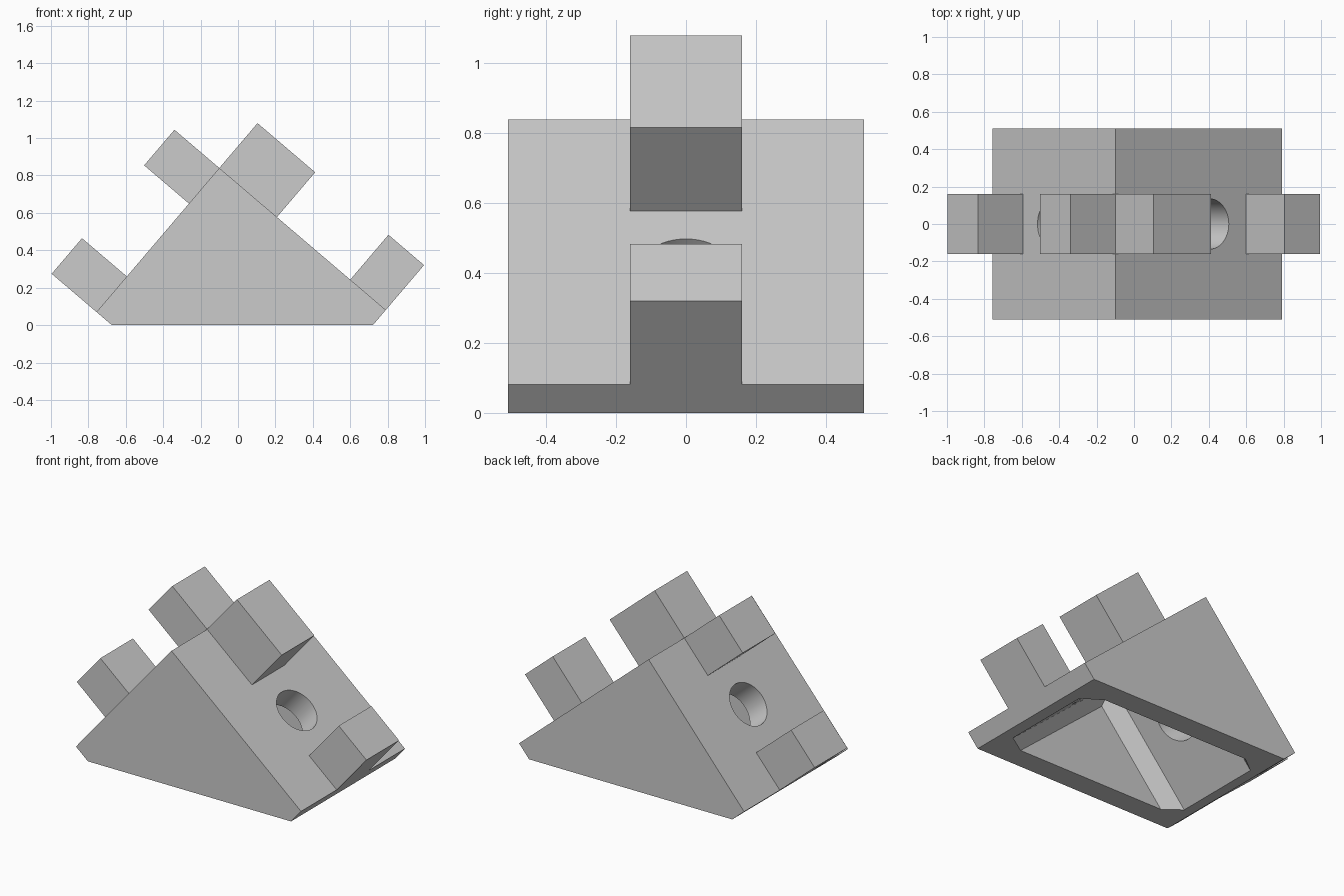
import bpy, bmesh, math
from mathutils import Vector, Matrix

cube = bpy.data.objects.get("Cube")
if cube:
    bpy.data.objects.remove(cube, do_unlink=True)

grey = bpy.data.materials.new("plain grey")
grey.use_nodes = True
grey.diffuse_color = (0.6, 0.6, 0.6, 1)
grey.node_tree.nodes["Principled BSDF"].inputs["Base Color"].default_value = (0.6, 0.6, 0.6, 1)

# Bracket frame: ridge point and the two perpendicular slopes running down from it
RIDGE = Vector((-0.10, 0, 0.84))
ANGLE = math.radians(40.45)
RIGHT = Vector((math.cos(ANGLE), 0, -math.sin(ANGLE)))
LEFT = Vector((-math.sin(ANGLE), 0, -math.cos(ANGLE)))
RIGHT_LEN, LEFT_LEN = 1.17, 1.012
HALF_DEPTH, TAB_HALF, TAB_HEIGHT = 0.51, 0.16, 0.315
WALL, CHAMFER, HOLE_RADIUS = 0.155, 0.08, 0.135


def loft(name, sections):
    """Solid through matching rings of points, given as (y, profile)."""
    bm = bmesh.new()
    rings = [[bm.verts.new((p.x, y, p.z)) for p in profile] for y, profile in sections]
    n = len(rings[0])
    for a, b in zip(rings, rings[1:]):
        for i in range(n):
            j = (i + 1) % n
            bm.faces.new((a[i], a[j], b[j], b[i]))
    bm.faces.new(rings[0])
    bm.faces.new(rings[-1])
    bmesh.ops.recalc_face_normals(bm, faces=bm.faces)
    return finish(name, bm)


def finish(name, bm):
    mesh = bpy.data.meshes.new(name)
    bm.to_mesh(mesh)
    bm.free()
    mesh.materials.append(grey)
    obj = bpy.data.objects.new(name, mesh)
    bpy.context.collection.objects.link(obj)
    return obj


def drop(start, direction, z):
    """Follow a direction down to a given height."""
    return start + direction * ((z - start.z) / direction.z)


def inner_triangle(inset):
    top = RIDGE + (RIGHT + LEFT) * inset
    return [top, drop(top, RIGHT, -0.2), drop(top, LEFT, -0.2)]


def cut(target, cutter):
    cutter.hide_render = True
    mod = target.modifiers.new("cut", 'BOOLEAN')
    mod.operation, mod.solver, mod.object = 'DIFFERENCE', 'EXACT', cutter
    bpy.context.view_layer.objects.active = target
    bpy.ops.object.modifier_apply(modifier=mod.name)
    bpy.data.objects.remove(cutter, do_unlink=True)


# Wedge body with squared-off toes
right_toe = RIDGE + RIGHT * RIGHT_LEN
left_toe = RIDGE + LEFT * LEFT_LEN
outline = [RIDGE, right_toe, drop(right_toe, LEFT, 0), drop(left_toe, RIGHT, 0), left_toe]
body = loft("wedge_body", [(-HALF_DEPTH, outline), (HALF_DEPTH, outline)])

# Hollow underside with chamfered inner corners
wide, narrow = inner_triangle(WALL), inner_triangle(WALL + CHAMFER)
cut(body, loft("cavity_cutter", [(-0.37, narrow), (-0.29, wide), (0.29, wide), (0.37, narrow)]))

# Bolt hole through each slope, with tabs above and below it
for side, along, outward, length, top_len in (
        ("right", RIGHT, -LEFT, RIGHT_LEN, 0.405),
        ("left", LEFT, -RIGHT, LEFT_LEN, 0.25)):
    low_start = length - 0.25
    centre = RIDGE + along * ((top_len + low_start) / 2)
    bm = bmesh.new()
    turn = Vector((0, 0, 1)).rotation_difference(outward).to_matrix().to_4x4()
    bmesh.ops.create_cone(bm, cap_ends=True, segments=48, radius1=HOLE_RADIUS,
                          radius2=HOLE_RADIUS, depth=0.44,
                          matrix=Matrix.Translation(centre) @ turn)
    cut(body, finish("hole_cutter", bm))

    for place, a, b in (("upper", 0, top_len), ("lower", low_start, length)):
        near, far = RIDGE + along * a, RIDGE + along * b
        lift = outward * TAB_HEIGHT
        profile = [near, far, far + lift, near + lift]
        loft(f"{side}_{place}_tab", [(-TAB_HALF, profile), (TAB_HALF, profile)])

# Smooth hole walls, sharp edges elsewhere
bpy.ops.object.select_all(action='DESELECT')
body.select_set(True)
bpy.context.view_layer.objects.active = body
bpy.ops.object.shade_smooth_by_angle(angle=math.radians(30))
